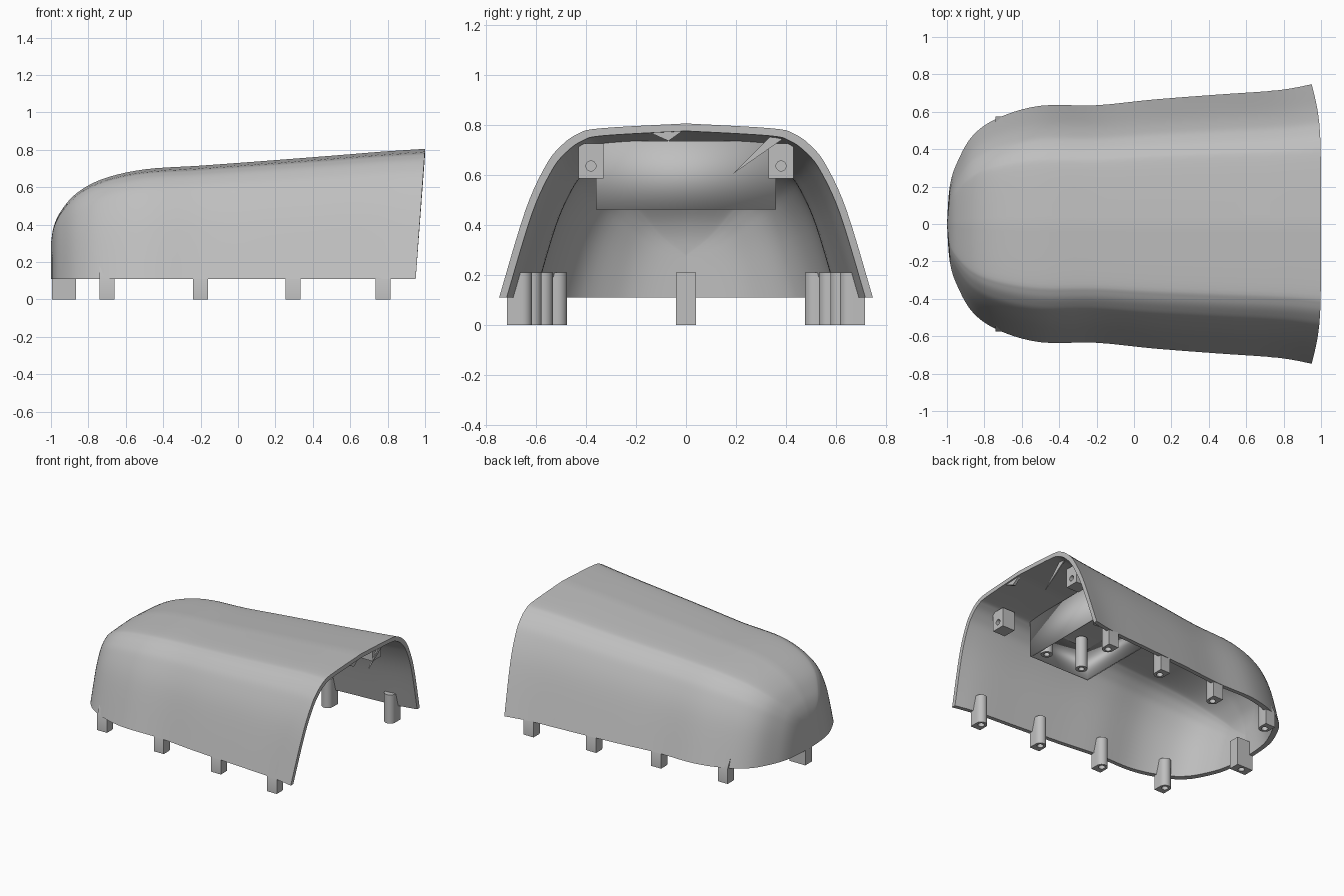
import bpy, bmesh, math
from mathutils import Matrix, Vector

old = bpy.data.objects.get("Cube")
if old:
    bpy.data.objects.remove(old, do_unlink=True)

grey = bpy.data.materials.new("plain grey")
grey.use_nodes = True
grey.diffuse_color = (0.52, 0.52, 0.52, 1)
grey.node_tree.nodes["Principled BSDF"].inputs["Base Color"].default_value = (0.52, 0.52, 0.52, 1)

BASE = 0.11
WALL = 0.03
SIDES = 24


def finish(name, bm, smooth=35):
    bmesh.ops.remove_doubles(bm, verts=bm.verts, dist=1e-5)
    bmesh.ops.recalc_face_normals(bm, faces=bm.faces)
    mesh = bpy.data.meshes.new(name)
    bm.to_mesh(mesh)
    bm.free()
    mesh.materials.append(grey)
    obj = bpy.data.objects.new(name, mesh)
    bpy.context.collection.objects.link(obj)
    bpy.ops.object.select_all(action='DESELECT')
    obj.select_set(True)
    bpy.context.view_layer.objects.active = obj
    bpy.ops.object.shade_smooth_by_angle(angle=math.radians(smooth))
    return obj


def spline(points, steps):
    """Smooth curve through the points."""
    pts = [Vector(p) for p in points]
    out = []
    for i in range(len(pts) - 1):
        a, b, c, d = pts[max(i - 1, 0)], pts[i], pts[i + 1], pts[min(i + 2, len(pts) - 1)]
        for k in range(steps):
            t = k / steps
            out.append(b + (c - a) * (t / 2) + (2 * a - 5 * b + 4 * c - d) * (t * t / 2)
                       + (3 * b - a - 3 * c + d) * (t ** 3 / 2))
    return out + [pts[-1]]


# Hood shell: stations of (x, half width, top height) and one shared arch
stations = spline([(-1, 0, 0.30), (-0.985, 0.2, 0.39), (-0.945, 0.33, 0.475), (-0.86, 0.475, 0.57),
                   (-0.72, 0.57, 0.645), (-0.5, 0.632, 0.695), (-0.2, 0.635, 0.715), (0.1, 0.665, 0.737),
                   (0.45, 0.692, 0.764), (0.77, 0.715, 0.79), (0.95, 0.747, 0.805)], 5)
half = spline([(1, 0), (0.86, 0.5), (0.75, 0.76), (0.67, 0.87), (0.58, 0.94), (0.46, 0.972), (0, 1)], 5)
arch = half + [Vector((-p.x, p.y)) for p in reversed(half[:-1])]


def shell_grid(bm, inset):
    rows = []
    for x, w, h in stations:
        sx = 0.95 - (0.95 - x) * (1.95 - inset) / 1.95
        lean = 0.05 * max(0, (x - 0.77) / 0.18)
        rows.append([bm.verts.new((sx + lean * p.y, p.x * max(0, w - inset),
                                   BASE + p.y * (h - inset - BASE))) for p in arch])
    for a, b in zip(rows, rows[1:]):
        for j in range(len(arch) - 1):
            bm.faces.new((a[j], a[j + 1], b[j + 1], b[j]))
    return rows


bm = bmesh.new()
outer, inner = shell_grid(bm, 0), shell_grid(bm, WALL)
for pick in (lambda r: [row[0] for row in r], lambda r: [row[-1] for row in r], lambda r: r[-1]):
    o, n = pick(outer), pick(inner)
    for k in range(len(o) - 1):
        bm.faces.new((o[k], o[k + 1], n[k + 1], n[k]))
finish("hood_shell", bm)


# Screw posts: an outline extruded upward, with a blind hole in the lower end
def square(c, s):
    m = max(abs(c), abs(s))
    return c / m, s / m


def post(name, outline, levels, hole, matrix, trim=0):
    bm = bmesh.new()
    dirs = [(math.cos(math.tau * i / SIDES), math.sin(math.tau * i / SIDES)) for i in range(SIDES)]
    shape = [outline(c, s) for c, s in dirs]
    depth = levels[0] + 0.06
    rings = [[(c * hole, s * hole, z) for c, s in dirs] for z in (depth, levels[0])]
    rings += [[(x, y, z) for x, y in shape] for z in levels]
    if trim:
        rings[-1] = [(x, min(y, trim), z) for x, y, z in rings[-1]]
    rings = [[bm.verts.new(p) for p in ring] for ring in rings]
    for a, b in zip(rings, rings[1:]):
        for i in range(SIDES):
            j = (i + 1) % SIDES
            bm.faces.new((a[i], a[j], b[j], b[i]))
    bm.faces.new(rings[0])
    bm.faces.new(rings[-1])
    bm.transform(matrix)
    return finish(name, bm)


def d_outline(c, s):
    if s < 0:
        return c * 0.04, s * 0.04
    x, y = square(c, s)
    return x * 0.04, y * 0.06


def nose_outline(c, s):
    x, y = square(c, s)
    return x * 0.065, y * 0.04


def clip_outline(c, s):
    x, y = square(c, s)
    return x * (0.09 if x > 0 else 0.05), y * 0.05


def round_outline(c, s):
    return c * 0.04, s * 0.04


post("nose_post", nose_outline, (0, BASE, 0.21), 0.022, Matrix.Translation((-0.93, 0, 0)))

for side, label in ((1, "back"), (-1, "front")):
    mirror = Matrix.Scale(side, 4, (0, 1, 0))
    # Rim posts
    for n, (x, edge) in enumerate(((-0.7, 0.575), (-0.2, 0.632), (0.295, 0.677), (0.775, 0.715))):
        post(f"{label}_rim_post_{n + 1}", d_outline, (0, BASE, 0.21), 0.022,
             mirror @ Matrix.Translation((x, edge - 0.06, 0)), trim=0.01)
    # Mounting blocks near the open end, holes facing outward
    post(f"{label}_mounting_block", clip_outline, (0, 0.1), 0.02,
         mirror @ Matrix.Translation((0.86, 0.38, 0.635)) @ Matrix.Rotation(-math.pi / 2, 4, 'Y'))
    # Posts inside the hanging box
    for n, x in enumerate((0.23, 0.53)):
        post(f"{label}_box_post_{n + 1}", round_outline, (0.46, 0.69), 0.02,
             mirror @ Matrix.Translation((x, 0.27, 0)))

# Hanging box: four thin walls, open below, top following the roof
bm = bmesh.new()
bmesh.ops.create_cube(bm, size=1)
for v in bm.verts:
    top = v.co.z > 0
    v.co = (0.35 + v.co.x * 0.5, v.co.y * 0.72, (0.735 if v.co.x > 0 else 0.69) if top else 0.46)
bmesh.ops.delete(bm, geom=[f for f in bm.faces if abs(f.normal.z) > 0.5], context='FACES_ONLY')
box = finish("hanging_box", bm)
walls = box.modifiers.new("walls", 'SOLIDIFY')
walls.thickness = 0.02
walls.offset = -1


# Small triangular web pieces under the roof edge
def web(name, corners, x, depth):
    bm = bmesh.new()
    face = bm.faces.new([bm.verts.new((x, y, z)) for y, z in corners])
    ext = bmesh.ops.extrude_face_region(bm, geom=[face])
    for v in ext["geom"]:
        if isinstance(v, bmesh.types.BMVert):
            v.co.x -= depth
    finish(name, bm)


web("roof_tab", ((-0.17, 0.78), (-0.07, 0.735), (0, 0.785)), 0.99, 0.02)
web("roof_web", ((0.19, 0.605), (0.39, 0.745), (0.34, 0.755)), 0.93, 0.008)
